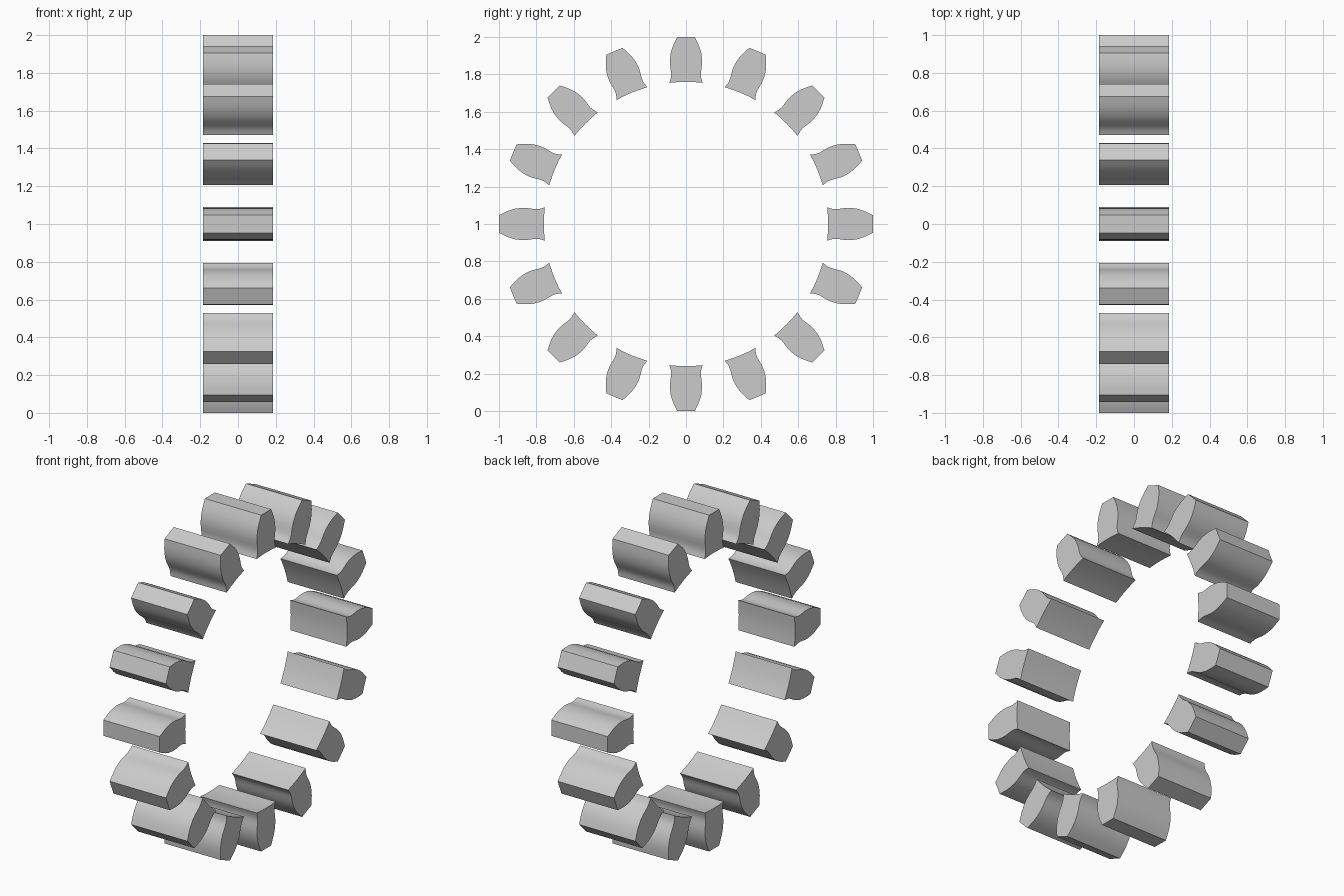
import bpy, bmesh, math

if "Cube" in bpy.data.objects:
    bpy.data.objects.remove(bpy.data.objects["Cube"])

COUNT, HALF_LEN, ROOT_R = 16, 0.185, 0.76

# One flank of the tooth: (half width, radius), from tip to root
flank = [(0.047, 1.0), (0.060, 0.974), (0.072, 0.947), (0.081, 0.918),
         (0.086, 0.885), (0.086, 0.855), (0.082, 0.828), (0.079, 0.805),
         (0.080, 0.787), (0.084, 0.770), (0.089, 0.755)]
# Root follows the inner circle
root = [(t, math.sqrt(ROOT_R ** 2 - t * t)) for t in (0.045, 0.0, -0.045)]
profile = flank + root + [(-t, r) for t, r in reversed(flank)]


def make_tooth(index):
    a = 2 * math.pi * index / COUNT
    c, s = math.cos(a), math.sin(a)
    bm = bmesh.new()
    face = bm.faces.new([bm.verts.new((-HALF_LEN, t * c + r * s, 1 + r * c - t * s))
                         for t, r in profile])
    ext = bmesh.ops.extrude_face_region(bm, geom=[face], use_keep_orig=True)
    moved = [v for v in ext["geom"] if isinstance(v, bmesh.types.BMVert)]
    bmesh.ops.translate(bm, verts=moved, vec=(2 * HALF_LEN, 0, 0))
    bmesh.ops.recalc_face_normals(bm, faces=bm.faces[:])
    name = f"gear_tooth_{index + 1:02d}"
    mesh = bpy.data.meshes.new(name)
    bm.to_mesh(mesh)
    bm.free()
    obj = bpy.data.objects.new(name, mesh)
    bpy.context.collection.objects.link(obj)
    return obj


# Ring of separate teeth around the x axis
teeth = [make_tooth(i) for i in range(COUNT)]
for obj in teeth:
    obj.select_set(True)
bpy.context.view_layer.objects.active = teeth[0]
bpy.ops.object.shade_smooth_by_angle(angle=math.radians(30))
